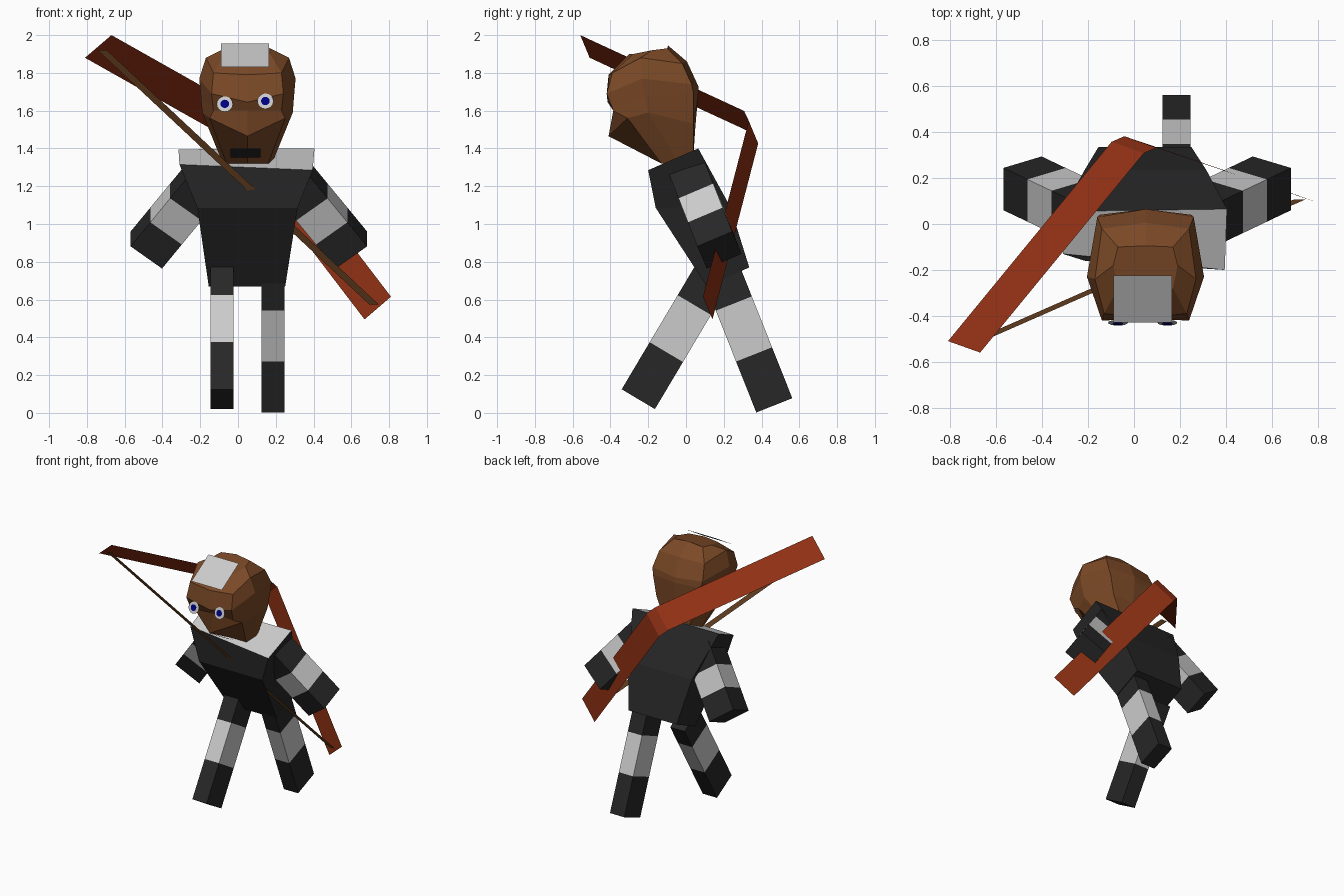
import bpy, bmesh, math
from mathutils import Vector as V

if "Cube" in bpy.data.objects:
    bpy.data.objects.remove(bpy.data.objects["Cube"])

CX = 0.05  # the body's own centre line


def material(name, rgb):
    m = bpy.data.materials.new(name)
    m.diffuse_color = (*rgb, 1)
    m.use_nodes = True
    m.node_tree.nodes["Principled BSDF"].inputs["Base Color"].default_value = m.diffuse_color
    return m


black = material("black_cloth", (0.02, 0.02, 0.02))
brown = material("brown_skin", (0.2, 0.067, 0.02))
red = material("red_wood", (0.28, 0.03, 0.007))
blue = material("blue_iris", (0.0, 0.0, 0.22))
cord = material("cord", (0.13, 0.05, 0.015))
grey = material("grey_cloth", (0.8, 0.8, 0.8))


def finish(name, bm, mats):
    me = bpy.data.meshes.new(name)
    bm.to_mesh(me)
    bm.free()
    for m in mats:
        me.materials.append(m)
    ob = bpy.data.objects.new(name, me)
    bpy.context.collection.objects.link(ob)
    return ob


def loft(name, rings, mats, segs, caps):
    """Closed skin through rings; segs/caps hold material indices."""
    bm = bmesh.new()
    rows = [[bm.verts.new(p) for p in r] for r in rings]
    n = len(rows[0])
    for a, b, mi in zip(rows, rows[1:], segs):
        for i in range(n):
            j = (i + 1) % n
            bm.faces.new((a[i], a[j], b[j], b[i])).material_index = mi
    for row, mi in ((rows[0], caps[0]), (rows[-1], caps[1])):
        bm.faces.new(row).material_index = mi
    bmesh.ops.recalc_face_normals(bm, faces=bm.faces)
    return finish(name, bm, mats)


def sheet(name, rows, mat):
    """Thin ribbon through pairs of points."""
    bm = bmesh.new()
    vs = [[bm.verts.new(p) for p in r] for r in rows]
    for a, b in zip(vs, vs[1:]):
        bm.faces.new((a[0], a[1], b[1], b[0]))
    return finish(name, bm, [mat] if mat else [])


def banded_limb(name, end, axis, u, v, lengths):
    """Box limb with black / grey / black bands, from its free end inward."""
    end, axis, u, v = V(end), V(axis).normalized(), V(u), V(v)
    rings, t = [], 0
    for step in [0] + lengths:
        t += step
        c = end + axis * t
        rings.append([c - u - v, c + u - v, c + u + v, c - u + v])
    return loft(name, rings, [black, grey], [0, 1, 0], (0, 0))


# Legs
def leg(name, x, y, z, axis):
    a = V(axis).normalized()
    banded_limb(name, (x, y, z), a, (0.06, 0, 0), V((0, a.z, -a.y)) * 0.1025, [0.29, 0.29, 0.18])


leg("front_leg", -0.085, -0.2525, 0.0725, (0, 0.51, 0.857))
leg("back_leg", 0.185, 0.4675, 0.04, (0, -0.37, 0.93))

# Arms, mirrored about the body centre
for side, s in (("right", 1), ("left", -1)):
    d = V((0.61 * s, 0.29, -0.74)).normalized()
    u = V((0, 0.92, 0.39)).normalized()
    w = u.cross(d).normalized()
    banded_limb(side + "_arm", (0.0575 + s * 0.543, 0.177, 0.862), -d, u * 0.1, w * 0.105, [0.172] * 3)

# Torso, with a grey shoulder top
torso = [
    [(-0.155, 0.11, 0.67), (0.25, 0.11, 0.67), (0.25, 0.335, 0.77), (-0.155, 0.335, 0.77)],
    [(-0.215, -0.16, 1.085), (0.315, -0.16, 1.085), (0.315, 0.235, 1.09), (-0.215, 0.235, 1.09)],
    [(-0.31, -0.13, 1.315), (0.395, -0.2, 1.285), (0.405, 0.065, 1.40), (-0.315, 0.055, 1.395)],
]
loft("torso", torso, [black, grey], [0, 0], (0, 1))

# Head: half rings (front, front corner, side, back corner, back), mirrored
half_rings = [
    [(0, -0.13, 1.32), (0.11, -0.13, 1.32), (0.13, -0.04, 1.32), (0.1, 0.04, 1.37), (0, 0.04, 1.37)],
    [(0, -0.41, 1.465), (0.2, -0.31, 1.56), (0.24, -0.2, 1.59), (0.17, 0.04, 1.53), (0, 0.05, 1.52)],
    [(0, -0.375, 1.6), (0.18, -0.385, 1.6), (0.247, -0.22, 1.68), (0.2, 0.04, 1.69), (0, 0.065, 1.69)],
    [(0, -0.415, 1.645), (0.19, -0.42, 1.69), (0.255, -0.23, 1.77), (0.21, 0.03, 1.74), (0, 0.065, 1.73)],
    [(0, -0.41, 1.79), (0.18, -0.39, 1.8), (0.22, -0.24, 1.88), (0.19, -0.02, 1.85), (0, 0.005, 1.86)],
    [(0, -0.3, 1.9), (0.12, -0.28, 1.9), (0.14, -0.18, 1.92), (0.12, -0.1, 1.93), (0, -0.095, 1.945)],
]
rings = []
for h in half_rings:
    right = [(CX + x, y, z) for x, y, z in h]
    left = [(CX - x, y, z) for x, y, z in h[3:0:-1]]
    rings.append(right + left)
loft("head", rings, [brown], [0] * 5, (0, 0))

# Forehead patch and mouth
sheet("forehead_patch", [[(-0.09, -0.43, 1.83), (0.165, -0.43, 1.83)],
                         [(-0.09, -0.225, 1.955), (0.165, -0.225, 1.955)]], None)
sheet("mouth", [[(-0.04, -0.21, 1.352), (0.12, -0.21, 1.352)],
                [(-0.04, -0.3, 1.4), (0.12, -0.3, 1.4)]], black)


# Eyes: flat discs tilted slightly upward
def disc(name, c, r, mat):
    up, c = V((0, 0.29, 0.957)), V(c)
    bm = bmesh.new()
    bm.faces.new([bm.verts.new(c + V((r * math.cos(a), 0, 0)) + up * r * math.sin(a))
                  for a in (math.tau * i / 16 for i in range(16))])
    finish(name, bm, [mat] if mat else [])


for side, x, z in (("left", -0.07, 1.635), ("right", 0.145, 1.65)):
    disc(side + "_eye", (x, -0.43, z), 0.043, None)
    disc(side + "_iris", (x, -0.434, z + 0.001), 0.023, blue)

# Bow slung over the back: two straight limbs and a short grip
tip_a, tip_b = V((-0.74, -0.535, 1.94)), V((0.74, 0.115, 0.555))
half_w = V((0.07, -0.025, 0.06))
chord = (tip_b - tip_a).normalized()
grip = (tip_a + tip_b) / 2 + V((0, 0.555, 0.265))
path = [tip_a, grip - chord * 0.04, grip + chord * 0.04, tip_b]
sheet("bow", [[p - half_w, p + half_w] for p in path], red)

# Bow string
side = V((0.025, 0, 0))
sheet("bow_string", [[p - side, p + side] for p in (tip_a + chord * 0.03, tip_b - chord * 0.03)], cord)
